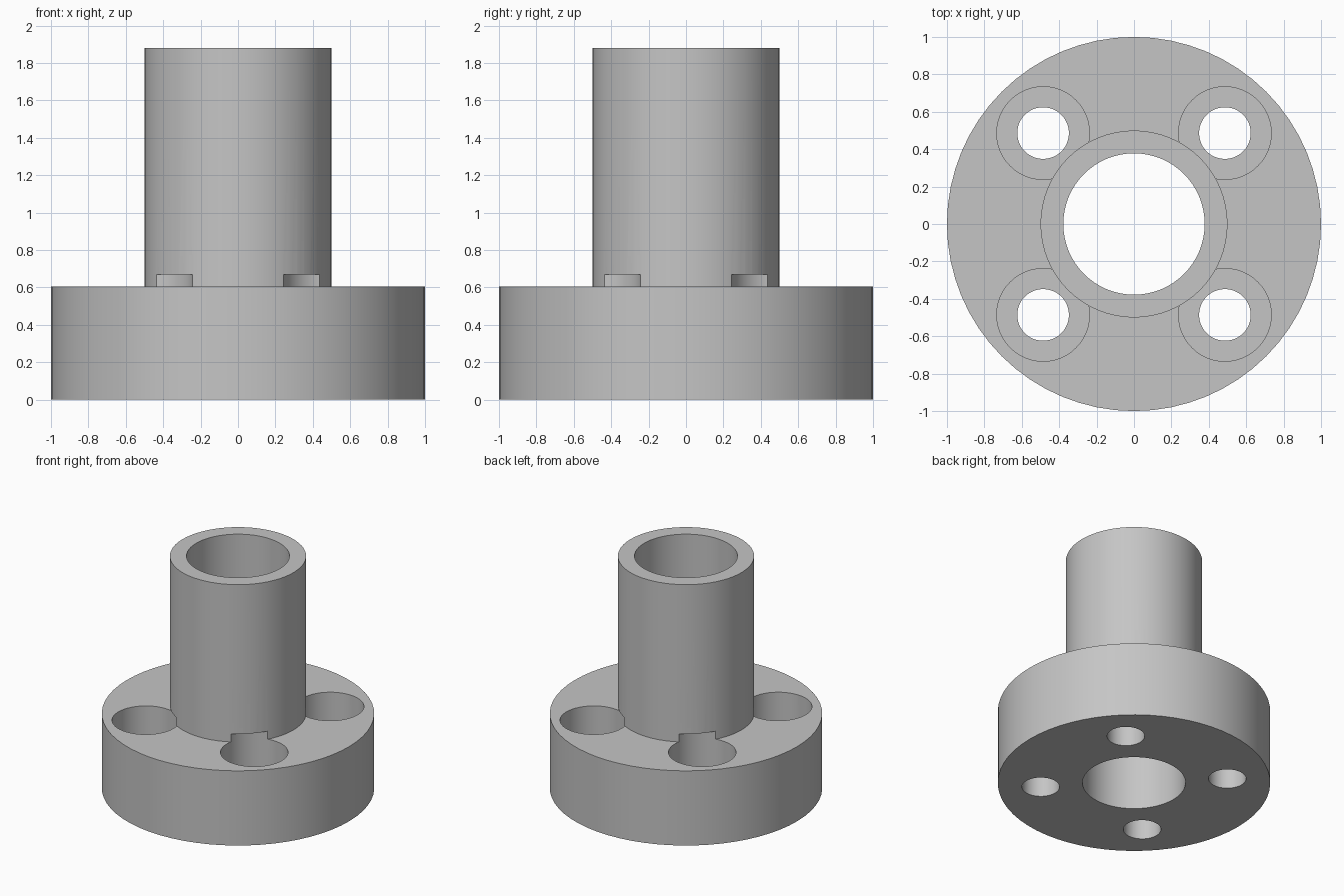
import bpy
import bmesh
import math
from mathutils import Matrix, Vector

cube = bpy.data.objects.get("Cube")
if cube:
    bpy.data.objects.remove(cube, do_unlink=True)

# Single grey material
grey = bpy.data.materials.new("plain grey")
grey.use_nodes = True
colour = (0.56, 0.56, 0.56, 1)
grey.diffuse_color = colour
grey.node_tree.nodes["Principled BSDF"].inputs["Base Color"].default_value = colour


def lathe(name, profile, steps, location=(0, 0, 0)):
    """Revolve a closed (radius, height) profile around z."""
    bm = bmesh.new()
    verts = [bm.verts.new((r, 0, z)) for r, z in profile]
    edges = [bm.edges.new((verts[i - 1], verts[i])) for i in range(len(verts))
             if profile[i - 1][0] > 0 or profile[i][0] > 0]
    bmesh.ops.spin(bm, geom=verts + edges, cent=(0, 0, 0), axis=(0, 0, 1),
                   angle=math.tau, steps=steps, use_duplicate=False)
    bmesh.ops.remove_doubles(bm, verts=bm.verts, dist=1e-4)
    bmesh.ops.recalc_face_normals(bm, faces=bm.faces)
    bm.transform(Matrix.Translation(Vector(location)))
    mesh = bpy.data.meshes.new(name)
    bm.to_mesh(mesh)
    bm.free()
    mesh.materials.append(grey)
    obj = bpy.data.objects.new(name, mesh)
    bpy.context.collection.objects.link(obj)
    return obj


# Flange and hollow tube as one turned body
FLANGE_TOP, TUBE_TOP = 0.605, 1.88
BORE, TUBE, FLANGE = 0.378, 0.5, 1.0
body = lathe("flanged_tube", [
    (BORE, 0), (FLANGE, 0), (FLANGE, FLANGE_TOP),
    (TUBE, FLANGE_TOP), (TUBE, TUBE_TOP), (BORE, TUBE_TOP)], 64)

# Four counterbored screw holes, which also notch the tube wall
HOLE, HEAD, SEAT, HEAD_TOP, OFFSET = 0.138, 0.248, 0.31, 0.67, 0.486
bpy.context.view_layer.objects.active = body
body.select_set(True)
for sx in (-1, 1):
    for sy in (-1, 1):
        cutter = lathe("screw_hole_cutter", [
            (0, -0.1), (HOLE, -0.1), (HOLE, SEAT),
            (HEAD, SEAT), (HEAD, HEAD_TOP), (0, HEAD_TOP)], 48,
            (sx * OFFSET, sy * OFFSET, 0))
        cutter.hide_render = True
        mod = body.modifiers.new("screw hole", 'BOOLEAN')
        mod.operation = 'DIFFERENCE'
        mod.solver = 'EXACT'
        mod.object = cutter
        bpy.ops.object.modifier_apply(modifier=mod.name)
        bpy.data.objects.remove(cutter, do_unlink=True)

bpy.ops.object.shade_smooth_by_angle(angle=math.radians(30))
